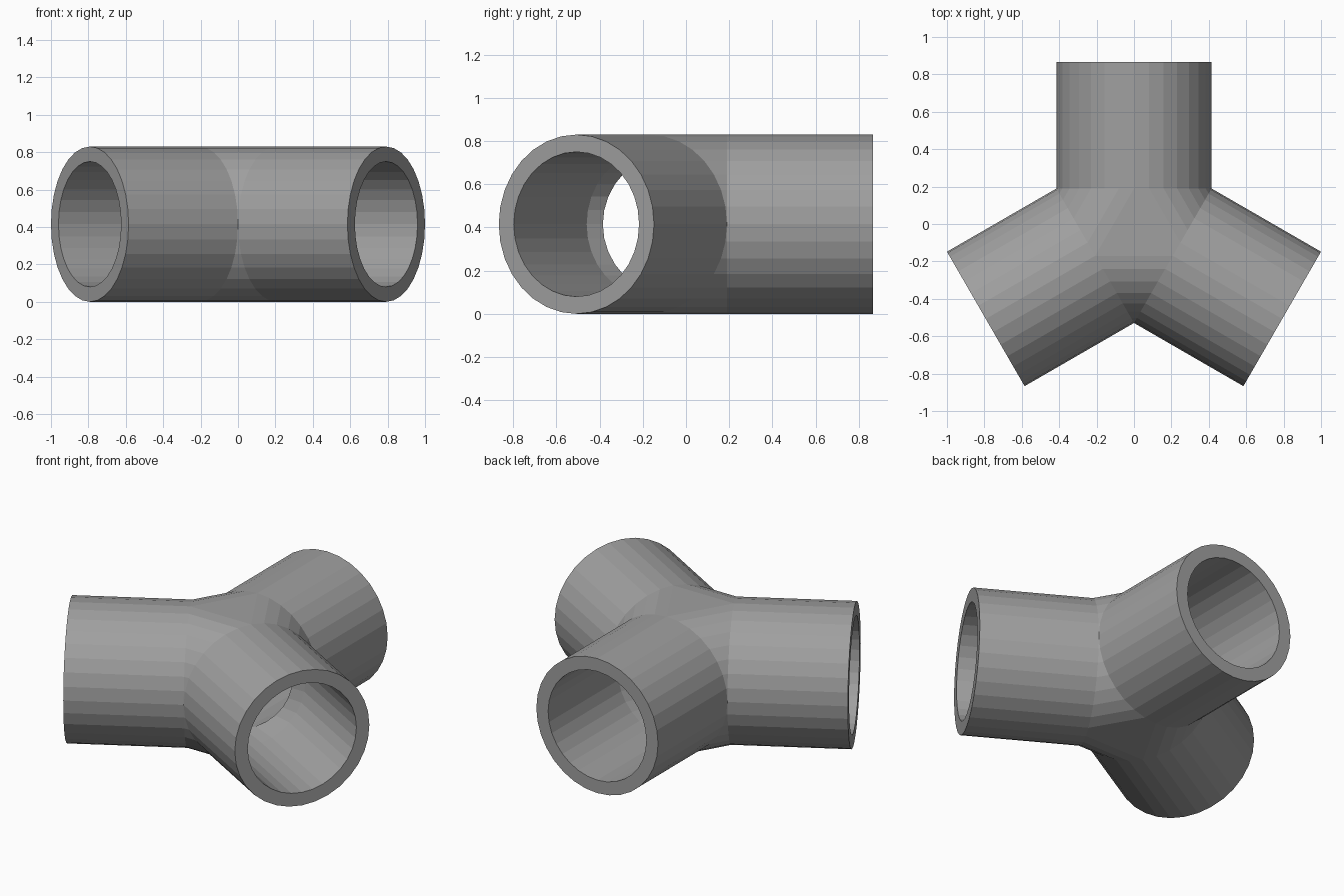
import bpy, bmesh, math
from mathutils import Vector

if "Cube" in bpy.data.objects:
    bpy.data.objects.remove(bpy.data.objects["Cube"])

R_OUT, R_IN = 0.415, 0.335      # tube radii
LENGTH = 0.915                  # hub centre to tube end
START = R_OUT / math.sqrt(3)    # where neighbouring tubes touch
SIDES = 32
HALF = SIDES // 2
CENTRE = Vector((0, -0.05, R_OUT))
UP = Vector((0, 0, 1))

bm = bmesh.new()


def heading(deg):
    a = math.radians(deg)
    return Vector((math.cos(a), math.sin(a), 0))


def ring(deg, dist, radius):
    u, v = heading(deg), heading(deg + 90)
    out = []
    for j in range(SIDES):
        t = 2 * math.pi * j / SIDES
        out.append(bm.verts.new(CENTRE + u * dist + (v * math.sin(t) + UP * math.cos(t)) * radius))
    return out


def bridge(a, b):
    for j in range(len(a) - 1):
        bm.faces.new((a[j], a[j + 1], b[j + 1], b[j]))


def closed(r):
    return r + r[:1]


# three hollow arms with flat rims
angles = (90, 210, 330)
outer, inner = [], []
for deg in angles:
    o0, o1 = ring(deg, START, R_OUT), ring(deg, LENGTH, R_OUT)
    i0, i1 = ring(deg, START, R_IN), ring(deg, LENGTH, R_IN)
    bridge(closed(o0), closed(o1))
    bridge(closed(o1), closed(i1))
    bridge(closed(i1), closed(i0))
    outer.append(o0)
    inner.append(i0)


def side_a(r):
    return [r[j] for j in range(HALF + 1)]


def side_b(r):
    return [r[-j % SIDES] for j in range(HALF + 1)]


# hub: strips between neighbouring arms, outside and inside
for k, deg in enumerate(angles):
    n = (k + 1) % 3
    bridge(side_a(outer[k]), side_b(outer[n]))
    b = heading(deg + 60)
    mid = []
    for j in range(HALF + 1):
        t = math.pi * j / HALF
        mid.append(bm.verts.new(CENTRE + (b * math.sin(t) + UP * math.cos(t)) * R_IN))
    bridge(side_a(inner[k]), mid)
    bridge(mid, side_b(inner[n]))

# flat triangles closing the hub top and bottom
for j in (0, HALF):
    bm.faces.new([r[j] for r in outer])

bmesh.ops.remove_doubles(bm, verts=bm.verts[:], dist=1e-4)
bmesh.ops.recalc_face_normals(bm, faces=bm.faces[:])

mesh = bpy.data.meshes.new("three_way_pipe")
bm.to_mesh(mesh)
bm.free()
grey = bpy.data.materials.new("pipe grey")
grey.diffuse_color = (0.35, 0.35, 0.35, 1)
grey.use_nodes = True
grey.node_tree.nodes["Principled BSDF"].inputs["Base Color"].default_value = grey.diffuse_color
mesh.materials.append(grey)
obj = bpy.data.objects.new("three_way_pipe", mesh)
bpy.context.collection.objects.link(obj)
